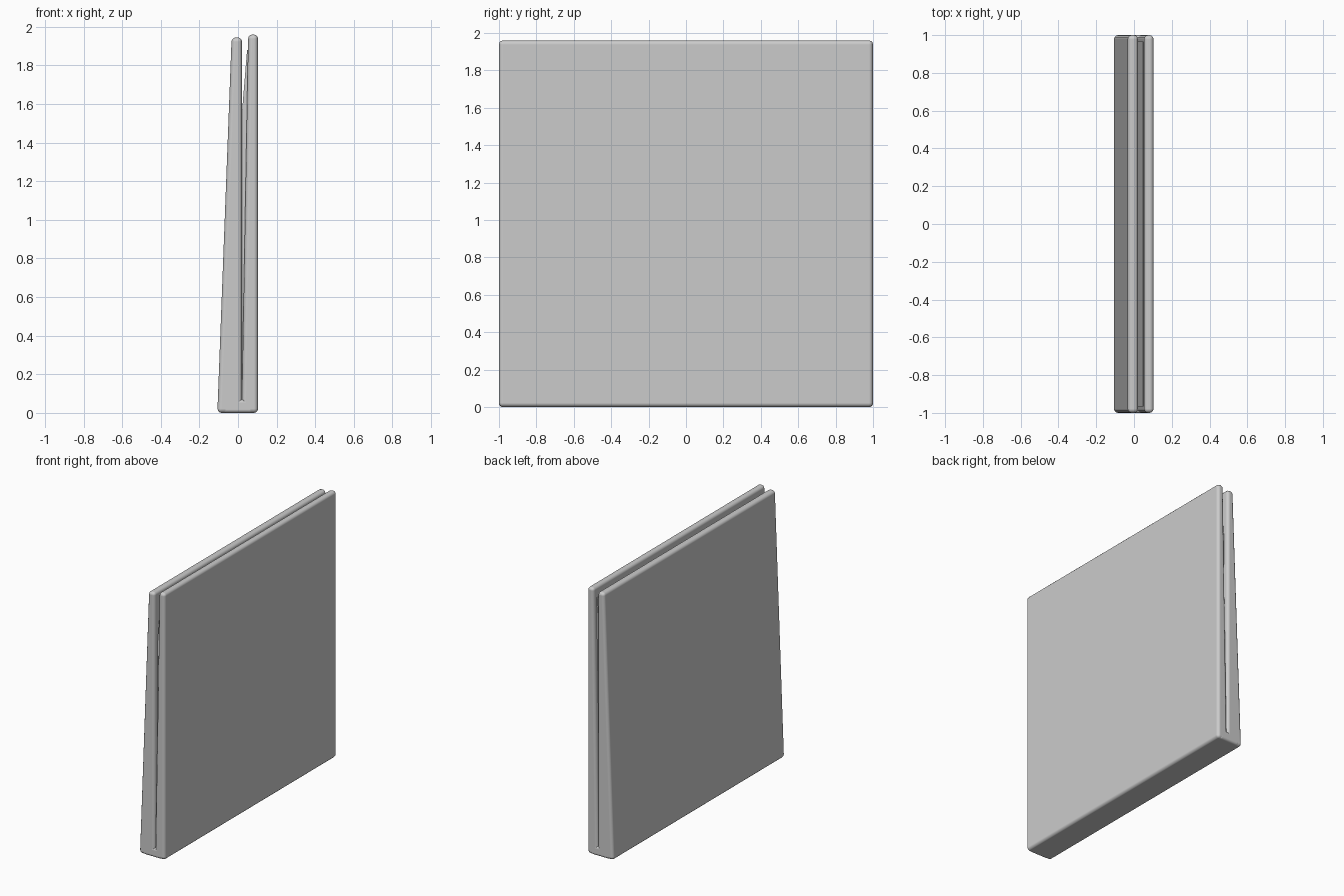
import bpy, bmesh

if "Cube" in bpy.data.objects:
    bpy.data.objects.remove(bpy.data.objects["Cube"])


def prism(name, profile, half, bevel):
    """Extrude an x-z profile along y, then round every edge."""
    bm = bmesh.new()
    face = bm.faces.new([bm.verts.new((x, -half, z)) for x, z in profile])
    ext = bmesh.ops.extrude_face_region(bm, geom=[face])
    verts = [v for v in ext["geom"] if isinstance(v, bmesh.types.BMVert)]
    bmesh.ops.translate(bm, verts=verts, vec=(0, 2 * half, 0))
    bmesh.ops.recalc_face_normals(bm, faces=bm.faces)
    mesh = bpy.data.meshes.new(name)
    bm.to_mesh(mesh)
    bm.free()
    obj = bpy.data.objects.new(name, mesh)
    bpy.context.collection.objects.link(obj)
    if bevel:
        mod = obj.modifiers.new("rounding", "BEVEL")
        mod.width = bevel
        mod.segments = 3
        mod.limit_method = "NONE"
        for poly in mesh.polygons:
            poly.use_smooth = True
        mod.harden_normals = True
    return obj


# Thick panel tapering towards the top
prism("tapered_panel", [(-0.107, 0), (0.021, 0), (0.021, 1.945), (-0.033, 1.945)], 1.0, 0.022)

# Upright panel, its inner face leaning away to open the slit
prism("upright_panel", [(0.019, 0), (0.104, 0), (0.104, 1.96), (0.053, 1.96)], 1.0, 0.022)

# Base joining the two panels below the slit
prism("joining_base", [(-0.08, 0), (0.08, 0), (0.08, 0.07), (-0.08, 0.07)], 1.0, 0.018)

# Recessed filling that closes the slit except for the notch at the top
prism("slit_filling", [(0.01, 0.04), (0.04, 0.04), (0.06, 1.88), (0.047, 1.88), (0.02, 1.55), (0.01, 1.55)], 0.965, 0)
